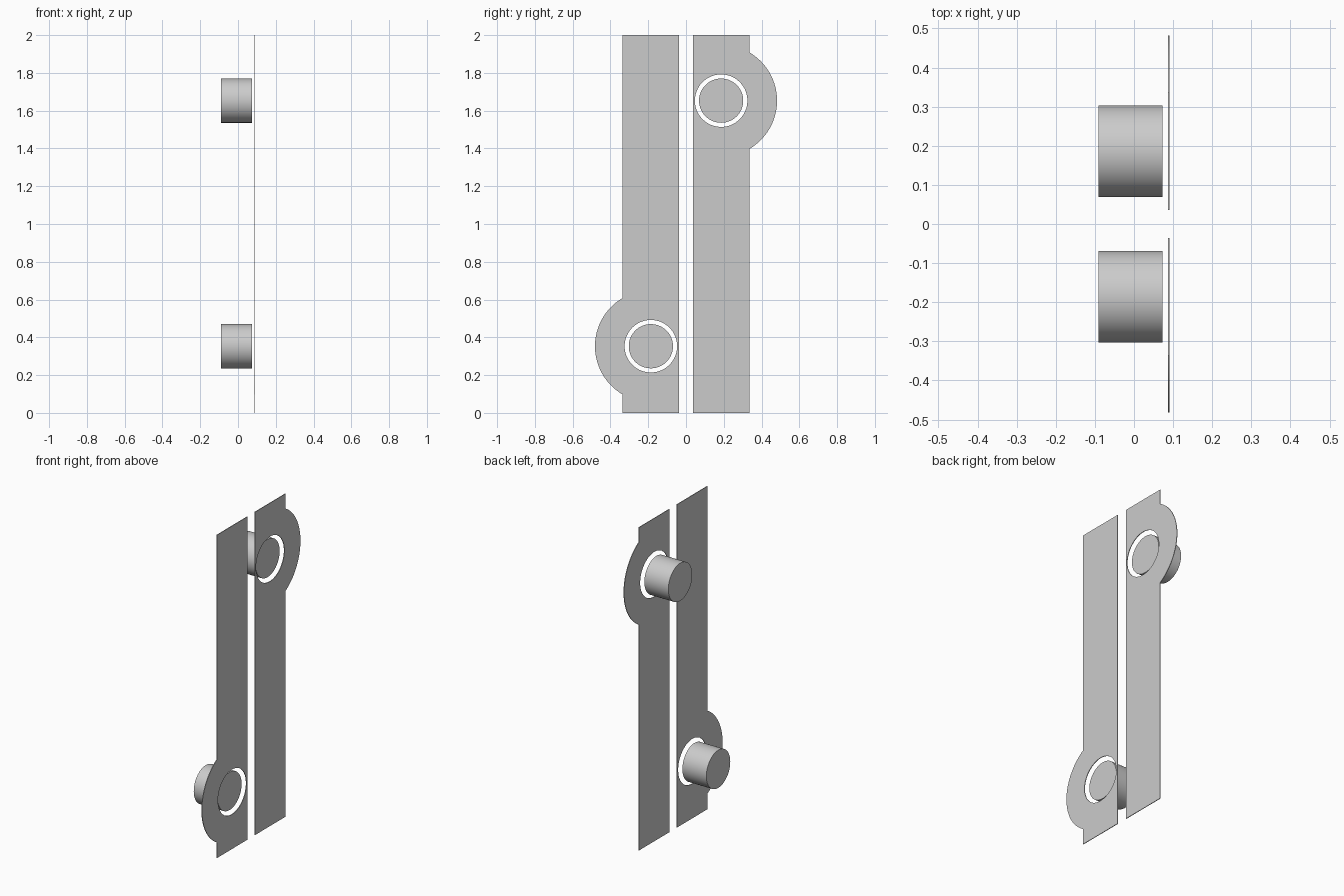
import bpy, bmesh
from math import sin, cos, pi, asin
from mathutils import Matrix

cube = bpy.data.objects.get("Cube")
if cube:
    bpy.data.objects.remove(cube, do_unlink=True)

grey = bpy.data.materials.new("light grey")
grey.use_nodes = True
colour = (0.6, 0.6, 0.6, 1)
grey.diffuse_color = colour
grey.node_tree.nodes["Principled BSDF"].inputs["Base Color"].default_value = colour

INNER, OUTER, CENTRE = 0.036, 0.336, 0.186   # strip edges and knob axis, in y
PLATE_X, PLATE_T = 0.0865, 0.004
LOBE_R, HOLE_R, KNOB_R = 0.296, 0.139, 0.117
KNOB_X0, KNOB_X1 = -0.091, 0.073


def finish(name, bm):
    bmesh.ops.recalc_face_normals(bm, faces=bm.faces)
    mesh = bpy.data.meshes.new(name)
    bm.to_mesh(mesh)
    bm.free()
    mesh.materials.append(grey)
    obj = bpy.data.objects.new(name, mesh)
    bpy.context.collection.objects.link(obj)
    bpy.ops.object.select_all(action='DESELECT')
    obj.select_set(True)
    bpy.context.view_layer.objects.active = obj
    bpy.ops.object.shade_smooth_by_angle(angle=pi / 6)


def arc(radius, start, end, steps, zc):
    angles = [start + (end - start) * i / steps for i in range(steps + 1)]
    return [(CENTRE + radius * cos(a), zc + radius * sin(a)) for a in angles]


def plate(name, side, zc):
    """Upright strip with a round lobe on its outer edge and a round hole."""
    half = pi / 2 - asin((OUTER - CENTRE) / LOBE_R)
    outline = [(INNER, 0), (OUTER, 0)] + arc(LOBE_R, -half, half, 48, zc)
    outline += [(OUTER, 2), (INNER, 2)]
    hole = arc(HOLE_R, 0, 2 * pi, 96, zc)[:-1]
    bm = bmesh.new()
    for loop in (outline, hole):
        verts = [bm.verts.new((PLATE_X, side * y, z)) for y, z in loop]
        for a, b in zip(verts, verts[1:] + verts[:1]):
            bm.edges.new((a, b))
    bmesh.ops.triangle_fill(bm, use_beauty=True, edges=bm.edges[:], normal=(1, 0, 0))
    out = bmesh.ops.extrude_face_region(bm, geom=bm.faces[:], use_keep_orig=True)
    moved = [g for g in out["geom"] if isinstance(g, bmesh.types.BMVert)]
    bmesh.ops.translate(bm, verts=moved, vec=(PLATE_T, 0, 0))
    finish(name, bm)


def knob(name, side, zc):
    """Solid round knob behind the hole, lying along x."""
    bm = bmesh.new()
    place = Matrix.Translation(((KNOB_X0 + KNOB_X1) / 2, side * CENTRE, zc))
    bmesh.ops.create_cone(bm, cap_ends=True, segments=96, radius1=KNOB_R,
                          radius2=KNOB_R, depth=KNOB_X1 - KNOB_X0,
                          matrix=place @ Matrix.Rotation(pi / 2, 4, 'Y'))
    finish(name, bm)


# Front half has its lobe low, back half has it high
for label, side, zc in (("front", -1, 0.353), ("back", 1, 1.653)):
    plate(label + "_plate", side, zc)
    knob(label + "_knob", side, zc)
